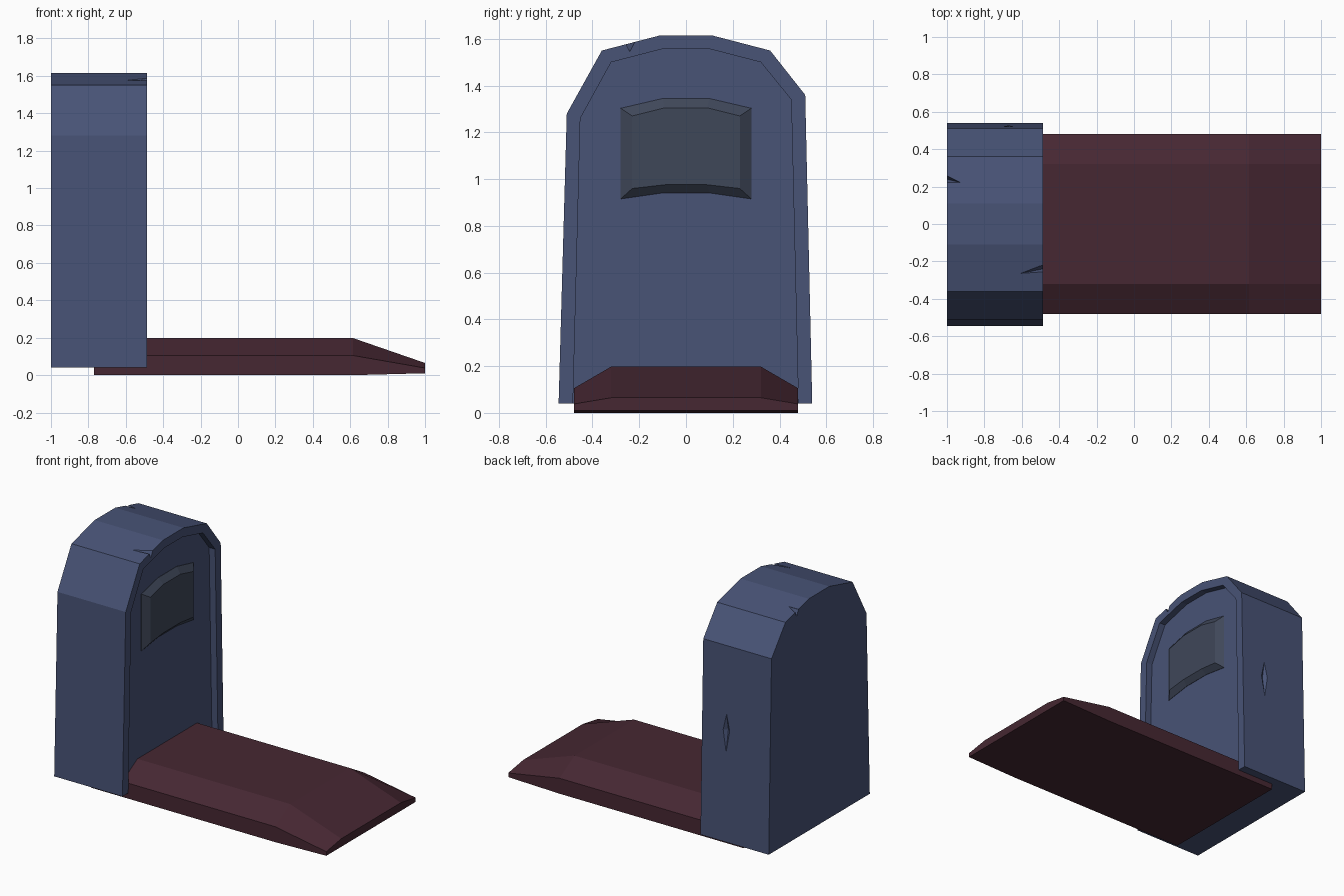
import bpy, bmesh
from mathutils import Matrix

if "Cube" in bpy.data.objects:
    bpy.data.objects.remove(bpy.data.objects["Cube"])


def material(name, rgb):
    m = bpy.data.materials.new(name)
    lin = [((c / 255 + 0.055) / 1.055) ** 2.4 for c in rgb]
    m.diffuse_color = (*lin, 1)
    m.use_nodes = True
    m.node_tree.nodes["Principled BSDF"].inputs["Base Color"].default_value = m.diffuse_color
    return m


STONE = material("blue_stone", (72, 83, 118))
SLATE = material("slate_plaque", (63, 71, 89))
EARTH = material("dark_earth", (70, 39, 50))


def make(name, bm, mat):
    bmesh.ops.recalc_face_normals(bm, faces=bm.faces)
    me = bpy.data.meshes.new(name)
    bm.to_mesh(me)
    bm.free()
    me.materials.append(mat)
    ob = bpy.data.objects.new(name, me)
    bpy.context.collection.objects.link(ob)
    return ob


def loft(name, rings, mat):
    """Solid through (x, [(y, z), ...]) cross-sections with capped ends."""
    bm = bmesh.new()
    loops = [[bm.verts.new((x, y, z)) for y, z in pts] for x, pts in rings]
    n = len(loops[0])
    for a, b in zip(loops, loops[1:]):
        for i in range(n):
            j = (i + 1) % n
            bm.faces.new((a[i], a[j], b[j], b[i]))
    bm.faces.new(loops[0])
    bm.faces.new(loops[-1])
    return make(name, bm, mat)


def chip(loc, size, tilt=0.0):
    """Diamond-shaped cutter for a chip in the stone."""
    bm = bmesh.new()
    v = [bm.verts.new(p) for p in
         ((1, 0, 0), (0, 1, 0), (-1, 0, 0), (0, -1, 0), (0, 0, 1), (0, 0, -1))]
    for i in range(4):
        for pole in v[4:]:
            bm.faces.new((v[i], v[(i + 1) % 4], pole))
    m = Matrix.Translation(loc) @ Matrix.Rotation(tilt, 4, 'Z') @ Matrix.Diagonal((*size, 1))
    bmesh.ops.transform(bm, matrix=m, verts=bm.verts)
    return make("chip_cutter", bm, STONE)


def cut(ob, cutter):
    mod = ob.modifiers.new("cut", 'BOOLEAN')
    mod.operation = 'DIFFERENCE'
    mod.solver = 'EXACT'
    mod.object = cutter
    bpy.context.view_layer.objects.active = ob
    bpy.ops.object.modifier_apply(modifier=mod.name)
    bpy.data.objects.remove(cutter)


# headstone slab, slightly lopsided
FRONT = -0.487
outer = [(-0.545, 0.04), (-0.51, 1.28), (-0.36, 1.55), (-0.11, 1.615),
         (0.11, 1.615), (0.36, 1.55), (0.51, 1.36), (0.54, 0.04)]
headstone = loft("headstone", [(-1, outer), (FRONT, outer)], STONE)

# recessed front panel, open at the bottom
inner = [(-0.485, -0.02), (-0.452, 1.26), (-0.32, 1.50), (-0.10, 1.557),
         (0.10, 1.557), (0.32, 1.50), (0.45, 1.34), (0.482, -0.02)]
cut(headstone, loft("recess_cutter", [(FRONT - 0.045, inner), (FRONT + 0.1, inner)], STONE))

# chips: both sides, front top edge, back top edge
cut(headstone, chip((-0.67, 0.532, 0.79), (0.035, 0.03, 0.18)))
cut(headstone, chip((FRONT, -0.24, 1.585), (0.16, 0.02, 0.04), 0.2))
cut(headstone, chip((-1, 0.24, 1.585), (0.075, 0.02, 0.04), -0.25))

# raised plaque with bevelled border
def plaque_ring(w, m, top, top_mid, low, low_mid):
    return [(-w, low), (-w, top), (-m, top_mid), (m, top_mid),
            (w, top), (w, low), (m, low_mid), (-m, low_mid)]


base = plaque_ring(0.28, 0.10, 1.303, 1.345, 0.915, 0.941)
face = plaque_ring(0.23, 0.09, 1.27, 1.305, 0.96, 0.976)
loft("plaque", [(FRONT - 0.05, base), (FRONT - 0.043, base), (FRONT - 0.01, face)], SLATE)

# earth mound tapering toward the foot
def mound_ring(low, side, top):
    return [(-0.48, low), (-0.48, side), (-0.32, top),
            (0.32, top), (0.48, side), (0.48, low)]


loft("grave_mound", [(-0.77, mound_ring(0, 0.105, 0.198)),
                     (0.615, mound_ring(0, 0.105, 0.198)),
                     (1.0, mound_ring(0.01, 0.038, 0.065))], EARTH)
